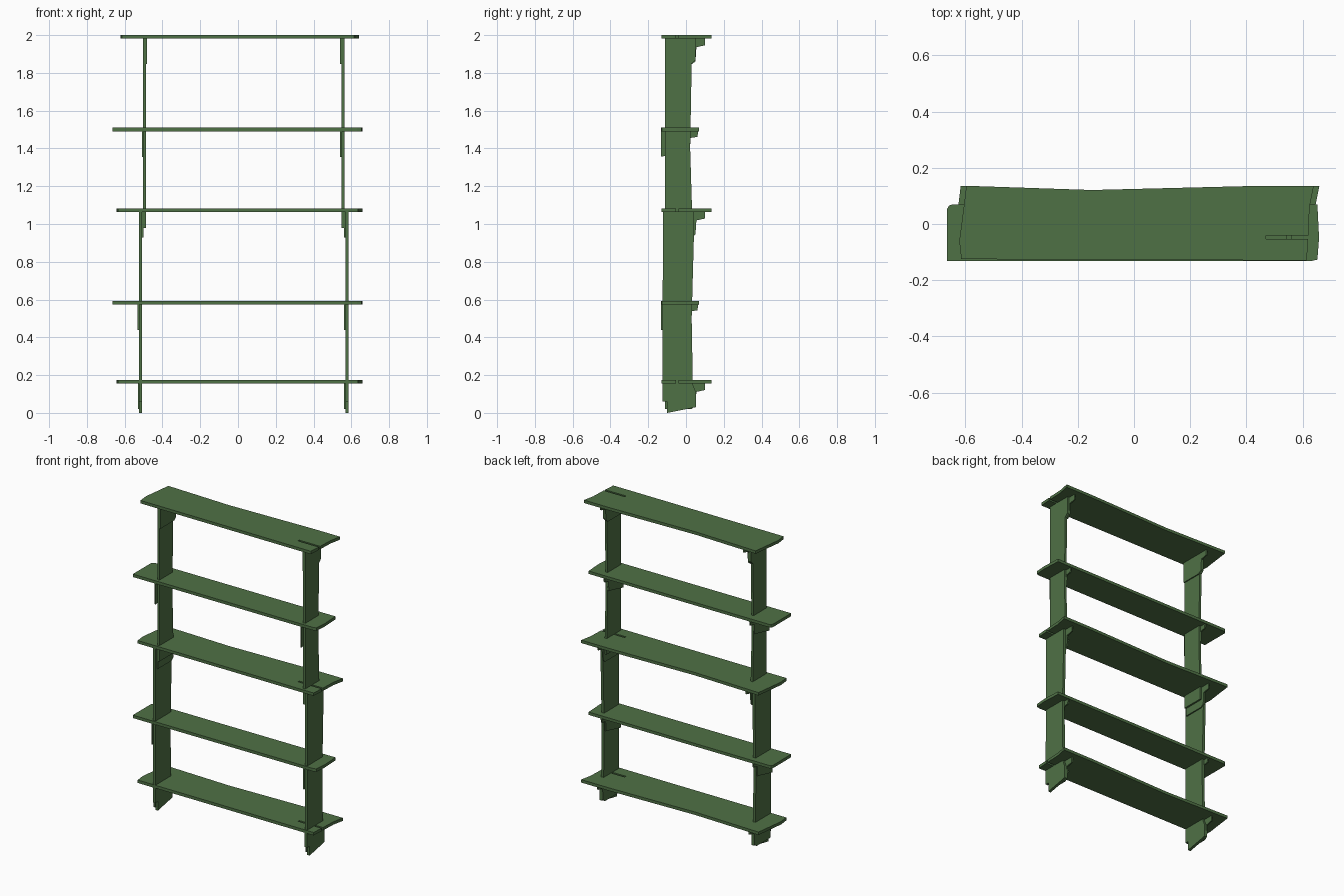
import bpy
import bmesh
from mathutils import Vector

cube = bpy.data.objects.get("Cube")
if cube:
    bpy.data.objects.remove(cube, do_unlink=True)

green = bpy.data.materials.new("moss green")
green.use_nodes = True
colour = (0.078, 0.165, 0.06, 1)
green.diffuse_color = colour
green.node_tree.nodes["Principled BSDF"].inputs["Base Color"].default_value = colour

THICK = 0.019


def plate(name, points, axis, low, high):
    """Extrude a flat outline along x (points are y, z) or z (points are x, y)."""
    bm = bmesh.new()
    place = (lambda p: (low, *p)) if axis == "x" else (lambda p: (*p, low))
    face = bm.faces.new([bm.verts.new(place(p)) for p in points])
    grown = bmesh.ops.extrude_face_region(bm, geom=[face])
    push = Vector((high - low, 0, 0)) if axis == "x" else Vector((0, 0, high - low))
    moved = [v for v in grown["geom"] if isinstance(v, bmesh.types.BMVert)]
    bmesh.ops.translate(bm, verts=moved, vec=push)
    bmesh.ops.recalc_face_normals(bm, faces=bm.faces)
    mesh = bpy.data.meshes.new(name)
    bm.to_mesh(mesh)
    bm.free()
    mesh.materials.append(green)
    obj = bpy.data.objects.new(name, mesh)
    bpy.context.collection.objects.link(obj)
    return obj


# Deep shelves with a wavy back edge and a slot in the left end
deep = [(-0.635, -0.125), (0.635, -0.13), (0.64, -0.054), (0.47, -0.054),
        (0.47, -0.041), (0.641, -0.041), (0.645, 0.06), (0.66, 0.136),
        (0.45, 0.136), (-0.15, 0.121), (-0.617, 0.136), (-0.625, 0.07),
        (-0.642, -0.06)]
for name, top, inset in (("bottom_shelf", 0.175, 0), ("middle_shelf", 1.083, 0),
                         ("top_shelf", 2.0, 0.02)):
    outline = [(x - inset if x > 0.5 else x + inset if x < -0.5 else x, y)
               for x, y in deep]
    plate(name, outline, "z", top - THICK, top)

# Narrow shelves with eased corners
narrow = [(-0.665, -0.132), (0.63, -0.132), (0.653, -0.127), (0.659, -0.05),
          (0.653, 0.07), (-0.645, 0.07), (-0.658, 0.066), (-0.665, 0.055)]
for name, top in (("lower_narrow_shelf", 0.592), ("upper_narrow_shelf", 1.51)):
    plate(name, narrow, "z", top - THICK, top)

# Uprights: the upper pair overlaps the lower pair below the middle shelf
lower = [(-0.1, 0), (0.052, 0.03), (0.052, 0.11), (0.036, 0.15), (0.03, 0.5),
         (0.042, 0.94), (0.042, 1.07), (-0.122, 1.07), (-0.125, 0.06), (-0.1, 0.06)]
upper = [(-0.112, 0.98), (0.035, 0.98), (0.022, 1.4), (0.03, 1.85),
         (0.05, 1.87), (0.05, 1.985), (-0.112, 1.985)]
for side, low_x, high_x in (("right", -0.525, -0.503), ("left", 0.568, 0.548)):
    plate(side + "_lower_upright", lower, "x", low_x, low_x + 0.018)
    plate(side + "_upper_upright", upper, "x", high_x, high_x + 0.015)

# Stepped brackets under the deep shelves, on the inner faces
step = [(-0.11, 0), (0.1, 0), (0.1, -0.035), (0.055, -0.045),
        (0.05, -0.12), (0.03, -0.135), (-0.11, -0.135)]
# Straight brackets under the narrow shelves
block = [(-0.132, 0), (0.065, 0), (0.06, -0.03), (0.025, -0.035),
         (0.02, -0.1), (-0.132, -0.135)]
brackets = (("bottom", step, 0.175, -0.53, 0.562),
            ("lower_narrow", block, 0.592, -0.531, 0.561),
            ("middle", step, 1.083, -0.508, 0.56),
            ("upper_narrow", block, 1.51, -0.509, 0.541),
            ("top", step, 2.0, -0.49, 0.541))
for name, shape, top, right_x, left_x in brackets:
    outline = [(y, z + top - THICK) for y, z in shape]
    for side, x in (("right", right_x), ("left", left_x)):
        plate(f"{side}_{name}_bracket", outline, "x", x, x + 0.009)
